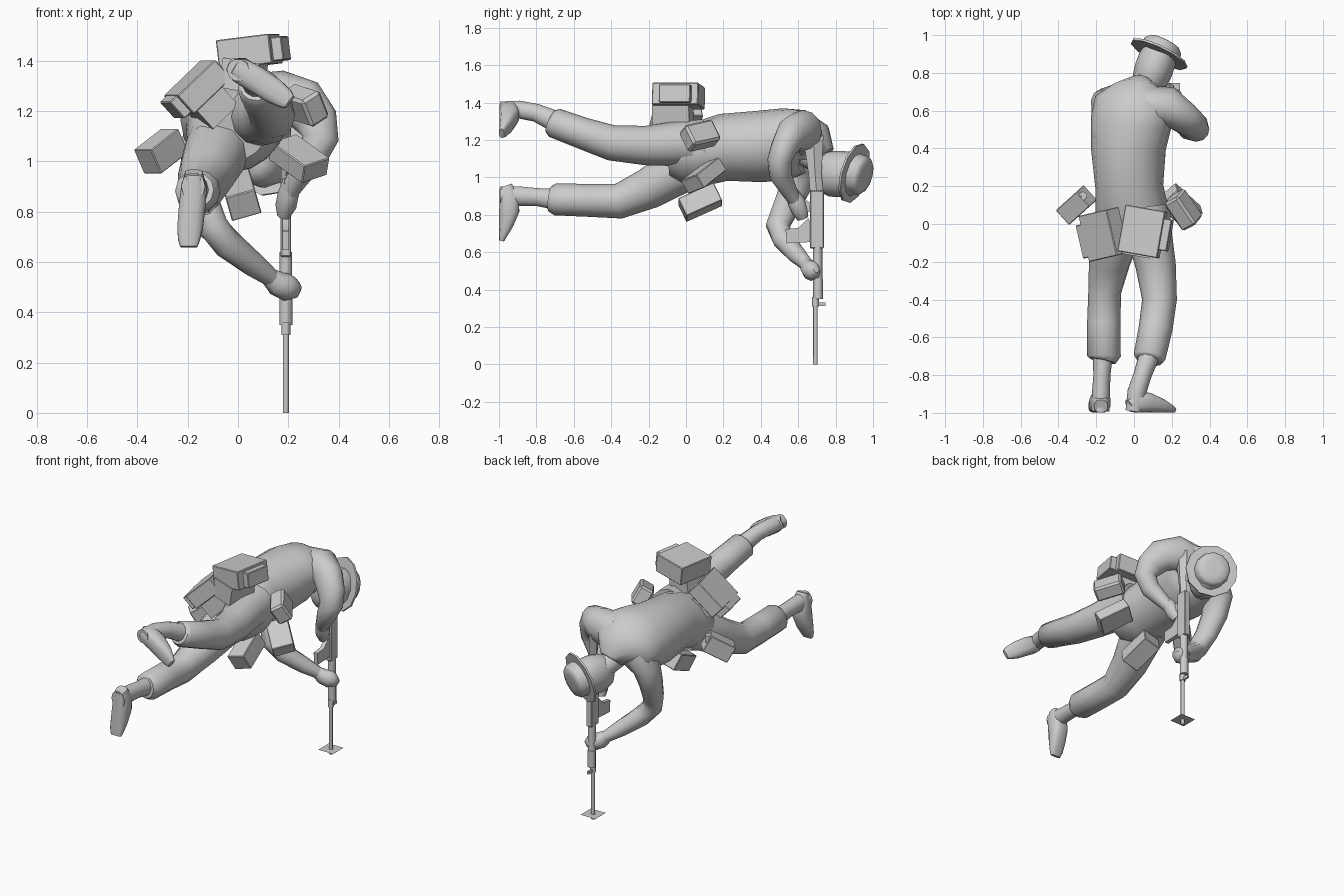
import bpy, bmesh, math
from mathutils import Vector, Matrix, Euler

GREY = bpy.data.materials.new("plain_grey")
GREY.diffuse_color = (0.6, 0.6, 0.6, 1)


def finish(name, bm, smooth=True):
    bmesh.ops.recalc_face_normals(bm, faces=bm.faces)
    me = bpy.data.meshes.new(name)
    bm.to_mesh(me)
    bm.free()
    me.materials.append(GREY)
    ob = bpy.data.objects.new(name, me)
    bpy.context.collection.objects.link(ob)
    if smooth:
        bpy.context.view_layer.objects.active = ob
        ob.select_set(True)
        bpy.ops.object.shade_smooth_by_angle(angle=math.radians(50))
        ob.select_set(False)
    return ob


def loft(name, rings, side, n=12, p=1.0):
    """Skin through rings (x, y, z, half width along side, half depth); p < 1 squares the rings."""
    bm = bmesh.new()
    pts = [Vector(r[:3]) for r in rings]
    sq = lambda c: math.copysign(abs(c) ** p, c)
    loops = []
    for i, r in enumerate(rings):
        t = (pts[min(i + 1, len(pts) - 1)] - pts[max(i - 1, 0)]).normalized()
        u = Vector(side)
        u = (u - t * u.dot(t)).normalized()
        v = t.cross(u)
        loops.append([bm.verts.new(pts[i] + u * r[3] * sq(math.cos(a)) + v * r[4] * sq(math.sin(a)))
                      for a in (2 * math.pi * (k + (0.5 if p < 1 else 0)) / n for k in range(n))])
    for a, b in zip(loops, loops[1:]):
        for k in range(n):
            bm.faces.new((a[k], a[(k + 1) % n], b[(k + 1) % n], b[k]))
    bm.faces.new(loops[0])
    bm.faces.new(loops[-1])
    return finish(name, bm)


def box(name, loc, size, rot=(0, 0, 0), bevel=0.0):
    bm = bmesh.new()
    m = Matrix.Translation(loc) @ Euler([math.radians(a) for a in rot]).to_matrix().to_4x4()
    bmesh.ops.create_cube(bm, size=1, matrix=m @ Matrix.Diagonal((*size, 1)))
    if bevel:
        bmesh.ops.bevel(bm, geom=bm.edges[:], offset=bevel, segments=1, affect='EDGES')
    return finish(name, bm, False)


# Torso, rolled so the right shoulder is high
ROLL = (math.cos(0.4), 0, math.sin(0.4))
loft("torso", [(-.01, -.10, 1.10, .13, .10), (-.01, -.03, 1.11, .19, .15), (-.01, .06, 1.12, .20, .165),
               (-.025, .20, 1.16, .18, .18), (-.03, .40, 1.165, .20, .19), (-.015, .54, 1.18, .22, .185),
               (.00, .63, 1.19, .22, .16), (.02, .685, 1.17, .16, .125), (.035, .735, 1.11, .07, .07)], ROLL, 16)

# Trouser legs
loft("left_trouser", [(-.06, .09, 1.08, .13, .13), (-.09, -.05, 1.03, .13, .125), (-.13, -.20, .94, .11, .11),
                      (-.155, -.36, .872, .087, .094), (-.16, -.52, .877, .088, .088),
                      (-.16, -.70, .882, .09, .085), (-.165, -.725, .885, .07, .07)], (1, 0, 0))
loft("right_trouser", [(.06, .09, 1.18, .13, .13), (.08, -.05, 1.18, .12, .12), (.115, -.22, 1.17, .107, .105),
                       (.135, -.40, 1.185, .092, .095), (.115, -.55, 1.235, .09, .085),
                       (.082, -.705, 1.292, .085, .08), (.078, -.722, 1.30, .07, .065)], (1, 0, 0))

# Ankles and feet, soles flat and facing the rear
loft("left_ankle", [(-.165, -.68, .88, .055, .06), (-.17, -.80, .895, .045, .05),
                    (-.175, -.90, .90, .048, .055), (-.178, -.992, .90, .048, .055)], (1, 0, 0), 10)
loft("left_foot", [(-.175, -.965, .955, .035, .035), (-.175, -.945, .90, .052, .055), (-.182, -.945, .82, .054, .055),
                   (-.19, -.963, .74, .052, .037), (-.195, -.978, .69, .045, .022),
                   (-.195, -.986, .66, .035, .014)], (1, 0, 0), 12, .7)
loft("right_ankle", [(.08, -.70, 1.30, .055, .06), (.045, -.80, 1.345, .048, .05),
                     (.015, -.89, 1.362, .05, .05), (.00, -.992, 1.362, .045, .045)], (1, 0, 0), 10)
loft("right_foot", [(-.025, -.965, 1.38, .03, .035), (.01, -.945, 1.36, .052, .055), (.07, -.945, 1.325, .055, .053),
                    (.14, -.962, 1.28, .052, .037), (.185, -.977, 1.25, .042, .022),
                    (.205, -.986, 1.235, .03, .014)], (.55, 0, .83), 12, .7)

# Arms
loft("left_arm", [(-.09, .64, 1.14, .10, .10), (-.15, .62, 1.06, .082, .10), (-.155, .585, .95, .07, .085),
                  (-.135, .53, .83, .062, .072), (-.10, .49, .74, .062, .065), (-.04, .52, .67, .06, .06),
                  (.06, .59, .59, .05, .05), (.14, .65, .53, .035, .035)], (1, .3, 0))
loft("right_arm", [(.08, .62, 1.23, .11, .12), (.18, .625, 1.25, .105, .11), (.26, .565, 1.23, .085, .10),
                   (.31, .525, 1.16, .072, .088), (.328, .50, 1.09, .065, .072), (.29, .505, 1.01, .06, .06),
                   (.235, .55, .93, .045, .045), (.20, .585, .87, .035, .035)], (0, 1, 0))

# Hands
loft("left_hand", [(.12, .635, .545, .03, .035), (.155, .655, .515, .045, .05), (.19, .67, .50, .05, .055),
                   (.22, .685, .505, .04, .05), (.235, .695, .515, .02, .03)], (0, 1, 0), 8)
loft("right_hand", [(.205, .565, .92, .03, .035), (.20, .59, .87, .042, .048), (.19, .61, .82, .042, .045),
                    (.18, .625, .78, .025, .03)], (1, 0, 0), 8)

# Neck, head and hat
AX = Vector((.42, .87, -.25)).normalized()
HEAD_AX = Vector((.33, .94, .02)).normalized()
HAT = Vector((.135, .905, 1.02))


def along(axis, steps, name, n):
    return loft(name, [(*(HAT + axis * d), a, b) for d, a, b in steps], (.9, -.43, 0), n)


loft("neck", [(.02, .65, 1.13, .08, .08), (.05, .74, 1.07, .065, .065), (.08, .81, 1.03, .065, .065)], (1, 0, 0), 10)
along(HEAD_AX, [(-.22, .04, .06), (-.20, .072, .095), (-.15, .096, .12), (-.09, .102, .124),
                (-.03, .10, .118), (.01, .09, .10)], "head", 12)
along(AX, [(-.012, .164, .164), (.0, .164, .164)], "hat_brim", 11)
along(AX, [(-.01, .112, .112), (.045, .106, .106), (.06, .092, .092), (.064, .05, .05)], "hat_crown", 12)

# Packs and pouches round the belt
box("back_pack", (.045, -.04, 1.435), (.215, .25, .118), (0, -7, -10), .004)
box("back_pack_pocket", (.152, -.055, 1.445), (.08, .17, .095), (0, -7, -10), .004)
box("back_pack_base", (.02, -.07, 1.34), (.15, .20, .12), (0, 10, -10))
box("side_pack", (-.16, -.055, 1.295), (.21, .25, .10), (0, -43, 13), .004)
box("side_pack_pocket", (-.24, -.085, 1.222), (.06, .18, .09), (0, -43, 13), .004)
box("side_pack_base", (-.11, -.04, 1.22), (.14, .2, .12), (0, -43, 13))
box("left_pouch", (-.305, .10, 1.04), (.17, .105, .11), (0, -30, 42), .004)
box("right_upper_pouch", (.262, .075, 1.222), (.095, .18, .125), (12, -30, 28), .012)
box("belly_pouch", (.01, .075, .867), (.122, .21, .108), (25, -16, 0), .004)
lower = box("right_lower_pouch", (0, 0, 0), (.135, .205, .082), bevel=.004)
across, length = Vector((.09, .075, .03)).normalized(), Vector((-.125, .115, .09)).normalized()
up = across.cross(length).normalized()
turn = Matrix((across, up.cross(across), up)).transposed().to_4x4()
lower.data.transform(Matrix.Translation((.2425, .095, 1.01)) @ turn)
bm = bmesh.new()
bmesh.ops.create_cone(bm, cap_ends=True, segments=10, radius1=.022, radius2=.022, depth=.05,
                      matrix=Matrix.Translation((-.27, .15, 1.10)))
finish("pouch_cap", bm)

# Rifle, muzzle down
GX, GY = .19, .692


def tube(name, z0, z1, r, n=8, dy=0):
    return loft(name, [(GX, GY + dy, z0, r, r), (GX, GY + dy, z1, r, r)], (1, 0, 0), n)


tube("barrel", 0, .36, .012)
tube("gas_block", .31, .36, .018)
tube("handguard", .35, .46, .026, dy=.014)
tube("handguard_rear", .46, .64, .025, dy=.012)
box("receiver", (GX, .70, .775), (.042, .075, .31), (0, 0, 0), .005)
loft("magazine", [(GX, .535, .685, .015, .042), (GX, .61, .69, .015, .045),
                  (GX, .68, .72, .015, .075)], (1, 0, 0), 4, .3)
box("front_sight", (GX, .72, .322), (.012, .05, .02))
box("pistol_grip", (GX, .63, .86), (.03, .10, .045), (-35, 0, 0))
loft("stock", [(GX, .70, .90, .02, .035), (GX, .69, 1.02, .02, .035), (GX, .68, 1.22, .022, .055)], (1, 0, 0), 4)

# Thin plate near the muzzle
bm = bmesh.new()
bmesh.ops.create_grid(bm, x_segments=1, y_segments=1, size=.054, matrix=Matrix.Translation((GX, GY, .033)))
finish("muzzle_plate", bm, False)
